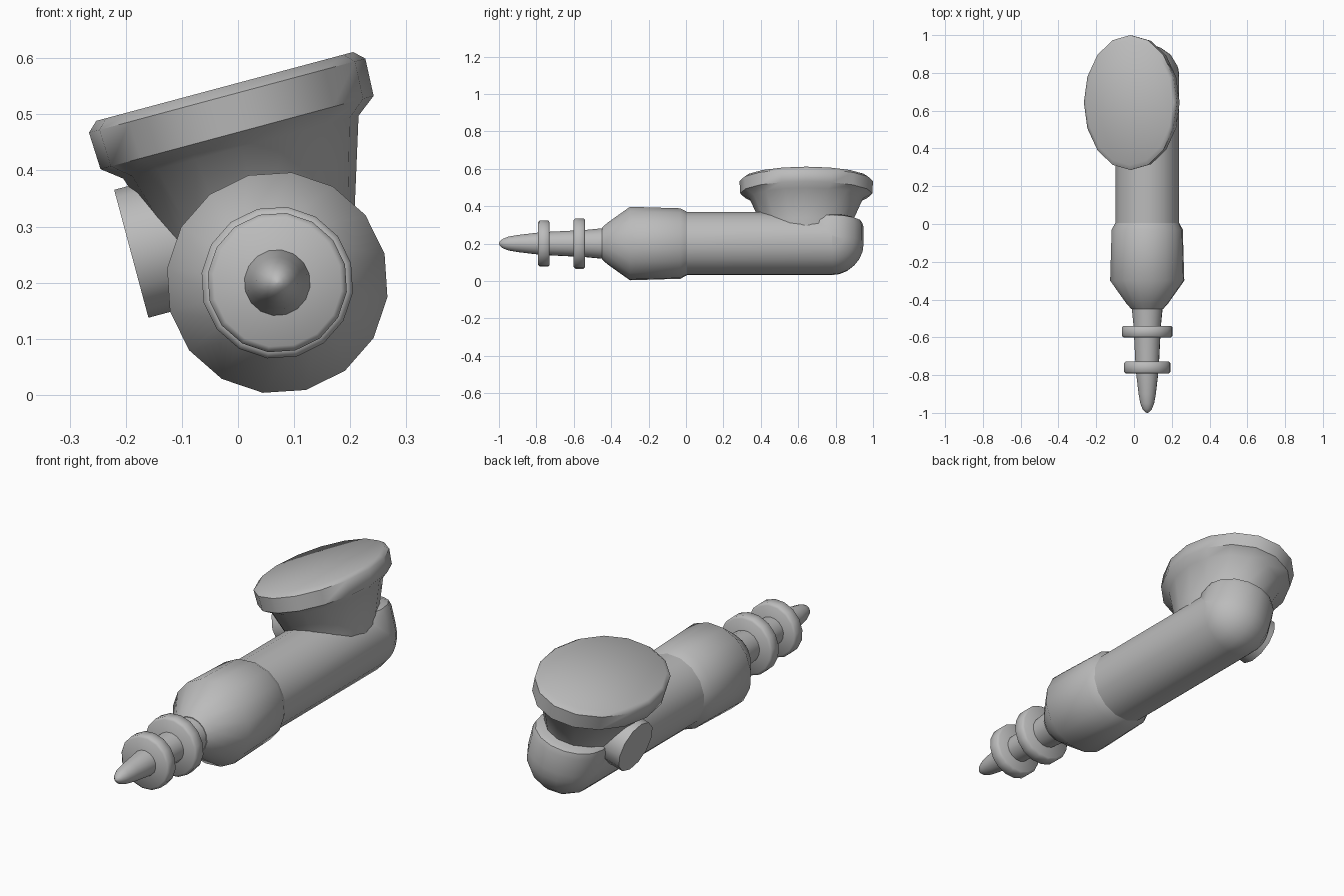
import bpy
import bmesh
from math import sin, cos, pi, radians
from mathutils import Vector, Matrix

cube = bpy.data.objects.get("Cube")
if cube:
    bpy.data.objects.remove(cube, do_unlink=True)

grey = bpy.data.materials.new("plain_grey")
grey.use_nodes = True
GREY = (0.5, 0.5, 0.5, 1)
grey.diffuse_color = GREY
grey.node_tree.nodes["Principled BSDF"].inputs["Base Color"].default_value = GREY

X, Y, Z = Vector((1, 0, 0)), Vector((0, 1, 0)), Vector((0, 0, 1))
# The whole model leans sideways around the long axis of its barrel
LEAN = Matrix.Translation((0.07, 0, 0.2)) @ Matrix.Rotation(radians(-15), 4, 'Y')
CUP_Y = 0.643


def skin(name, rings, sides=16, smooth=35):
    """Skin a closed tube over rings given as (centre, half axis, half axis)."""
    bm = bmesh.new()
    loops = []
    for centre, a, b in rings:
        angles = [2 * pi * i / sides for i in range(sides)]
        loops.append([bm.verts.new(centre + a * cos(t) + b * sin(t)) for t in angles])
    for low, high in zip(loops, loops[1:]):
        for i in range(sides):
            j = (i + 1) % sides
            bm.faces.new((low[i], low[j], high[j], high[i]))
    bm.faces.new(loops[0])
    bm.faces.new(loops[-1])
    bmesh.ops.recalc_face_normals(bm, faces=bm.faces)
    mesh = bpy.data.meshes.new(name)
    bm.to_mesh(mesh)
    bm.free()
    mesh.materials.append(grey)
    obj = bpy.data.objects.new(name, mesh)
    obj.matrix_world = LEAN
    bpy.context.collection.objects.link(obj)
    bpy.ops.object.select_all(action='DESELECT')
    obj.select_set(True)
    bpy.context.view_layer.objects.active = obj
    bpy.ops.object.shade_smooth_by_angle(angle=radians(smooth))
    return obj


def along_barrel(name, profile, **options):
    """Turn a (position, radius) profile around the barrel axis."""
    return skin(name, [(Y * y, X * r, Z * r) for y, r in profile], **options)


# Barrel with a ball elbow turning up into the cup
R = 0.17
elbow = Y * 0.78
rings = [(Y * -0.05, X * R, Z * R)]
for step in range(7):
    t = step * pi / 12
    rings.append((elbow, X * R, (Z * cos(t) - Y * sin(t)) * R))
for height, r in ((0.09, R), (0.115, 0.162), (0.125, 0.14)):
    rings.append((elbow + Z * height, X * r, -Y * r))
skin("barrel_elbow", rings)

# Thick collar tapering toward the nozzle
along_barrel("collar", [(0.01, 0.168), (-0.03, 0.19), (-0.3, 0.198),
                        (-0.42, 0.112), (-0.45, 0.085)], smooth=42)

# Stem and rounded nozzle tip
along_barrel("nozzle_stem", [(-0.42, 0.085), (-0.54, 0.073), (-0.76, 0.062)])
along_barrel("nozzle_tip", [(-0.76, 0.062), (-0.8, 0.058), (-0.9, 0.046),
                            (-0.95, 0.037), (-0.98, 0.025), (-0.995, 0.012),
                            (-1.0, 0.002)], smooth=50)

# Two bevelled flanges
for name, y, r in (("rear_flange", -0.57, 0.136), ("front_flange", -0.76, 0.125)):
    along_barrel(name, [(y - 0.031, r - 0.01), (y - 0.022, r),
                        (y + 0.022, r), (y + 0.031, r - 0.01)], smooth=50)

# Oval cup with a heavy rim and a flat closed top
cup = [(0.0, 0.145), (0.1, 0.17), (0.25, 0.217), (0.277, 0.252),
       (0.345, 0.255), (0.362, 0.237)]
skin("oval_cup", [(Y * CUP_Y + Z * h, X * r, Y * r * 1.4) for h, r in cup], smooth=50)

# Round side button
hub = Y * CUP_Y + Z * 0.117
skin("side_button", [(hub - X * d, Y * 0.118, Z * 0.118) for d in (0.08, 0.238)], sides=12)
